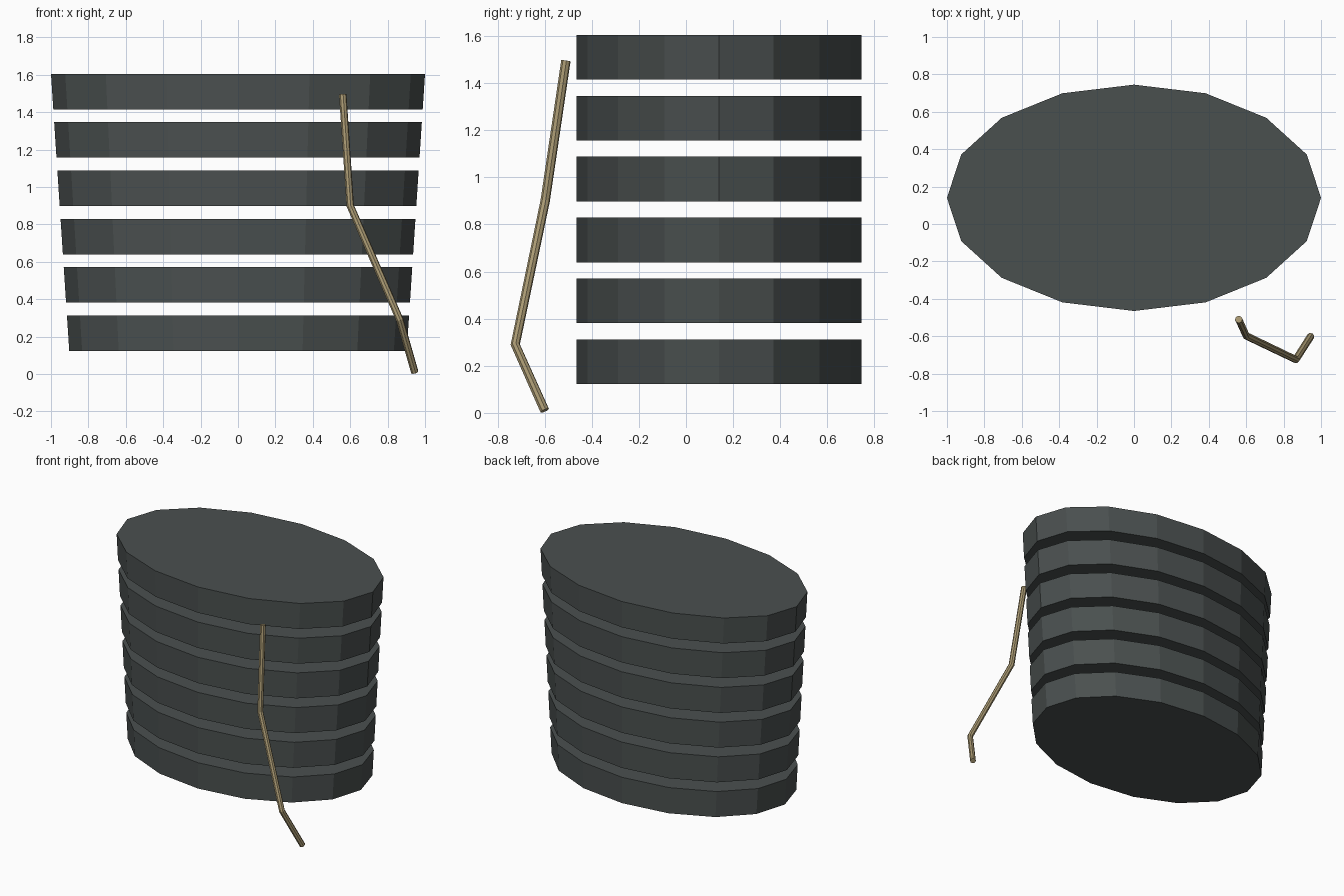
import bpy, bmesh, math

if "Cube" in bpy.data.objects:
    bpy.data.objects.remove(bpy.data.objects["Cube"])


def material(name, rgb):
    m = bpy.data.materials.new(name)
    m.diffuse_color = (*rgb, 1)
    m.use_nodes = True
    m.node_tree.nodes["Principled BSDF"].inputs["Base Color"].default_value = m.diffuse_color
    return m


charcoal = material("charcoal", (0.068, 0.079, 0.078))
tan = material("tan", (0.40, 0.32, 0.17))

SIDES, CENTRE_Y, RADIUS_Y = 16, 0.14, 0.605
TOP_Z, STEP, THICK = 1.605, 0.2585, 0.19


def half_width(z):
    # the stack narrows towards the bottom, in x only
    return 1 - 0.066 * (TOP_Z - z)


def slab(name, z0, z1):
    bm = bmesh.new()
    rings = []
    for z in (z0, z1):
        rings.append([bm.verts.new((half_width(z) * math.cos(a),
                                    CENTRE_Y + RADIUS_Y * math.sin(a), z))
                      for a in (2 * math.pi * i / SIDES for i in range(SIDES))])
    low, high = rings
    bm.faces.new(low[::-1])
    bm.faces.new(high)
    for i in range(SIDES):
        j = (i + 1) % SIDES
        bm.faces.new((low[i], low[j], high[j], high[i]))
    me = bpy.data.meshes.new(name)
    bm.to_mesh(me)
    bm.free()
    me.materials.append(charcoal)
    bpy.context.collection.objects.link(bpy.data.objects.new(name, me))


# stack of six separate oval slabs
for k in range(6):
    top = TOP_Z - k * STEP
    slab(f"oval_slab_{k + 1}", top - THICK, top)

# bent rod in front of the stack
path = [(0.945, -0.60, 0.01), (0.865, -0.725, 0.29),
        (0.60, -0.598, 0.90), (0.56, -0.51, 1.495)]
cu = bpy.data.curves.new("bent_rod", 'CURVE')
cu.dimensions = '3D'
cu.bevel_depth = 0.02
cu.bevel_resolution = 2
cu.use_fill_caps = True
sp = cu.splines.new('POLY')
sp.points.add(len(path) - 1)
for p, co in zip(sp.points, path):
    p.co = (*co, 1)
sp.use_smooth = False
cu.materials.append(tan)
bpy.context.collection.objects.link(bpy.data.objects.new("bent_rod", cu))
